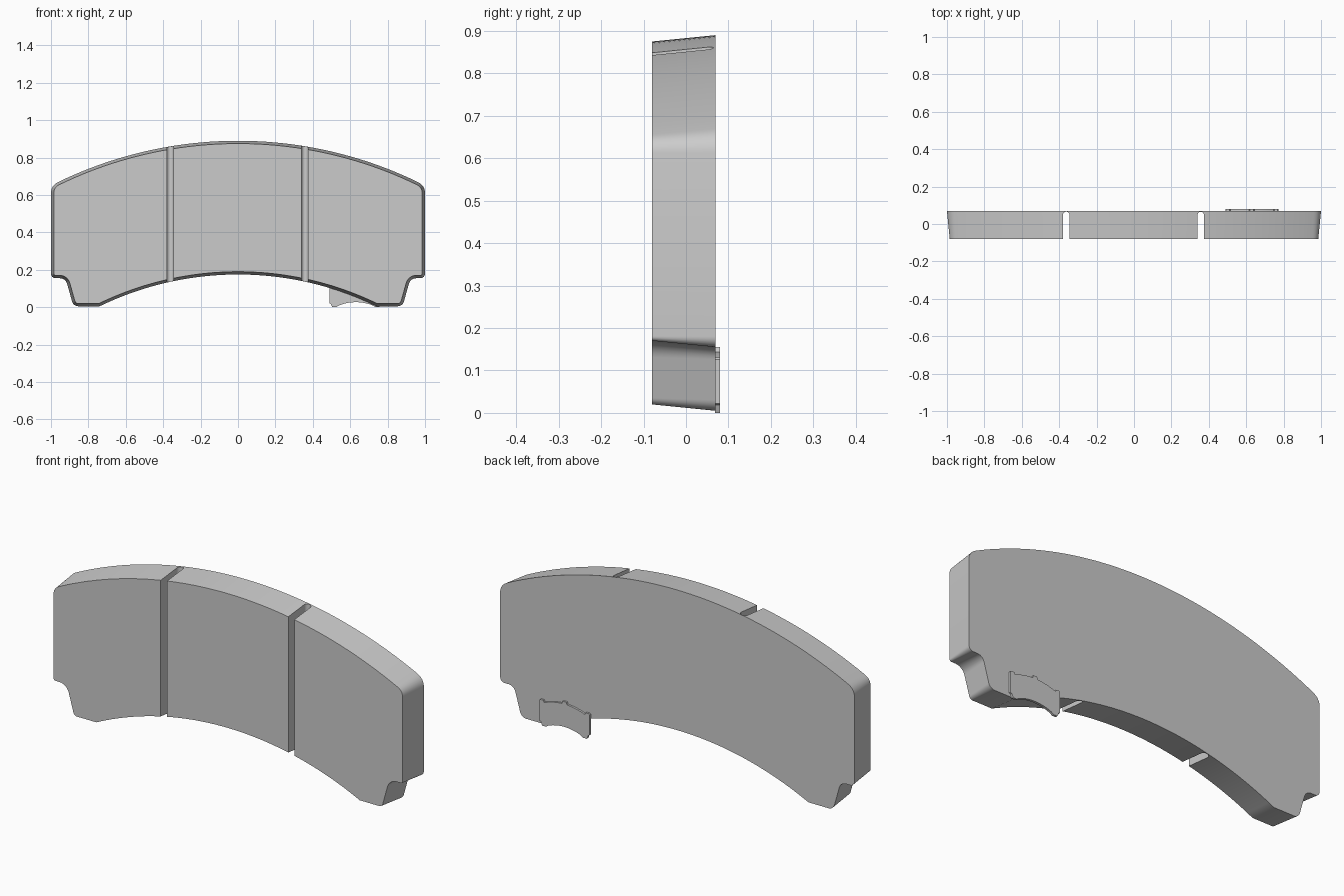
import bpy, bmesh, math
from mathutils import Vector

if "Cube" in bpy.data.objects:
    bpy.data.objects.remove(bpy.data.objects["Cube"])


def arc_z(x, apex, end_x, end_z, down=True):
    """Height of a circular arc with its apex on the centre line."""
    sag = apex - end_z
    r = (end_x ** 2 + sag ** 2) / (2 * sag)
    return apex - r + math.sqrt(r * r - x * x)


def fillet(prev, corner, nxt, r, n=6):
    """Points of a rounded corner."""
    p, c, q = Vector(prev), Vector(corner), Vector(nxt)
    a, b = (p - c).normalized(), (q - c).normalized()
    half = a.angle(b) / 2
    t = r / math.tan(half)
    centre = c + (a + b).normalized() * (r / math.sin(half))
    s, e = c + a * t - centre, c + b * t - centre
    ang = s.angle(e)
    return [tuple(centre + (s * math.sin((1 - k / n) * ang) + e * math.sin(k / n * ang)) / math.sin(ang))
            for k in range(n + 1)]


def mirrored(half):
    """Close a right half profile (top apex to bottom apex) across x = 0."""
    return half + [(-x, z) for x, z in half[-2:0:-1]]


def inset(pts, d):
    """Mitred inward offset of a clockwise outline."""
    out = []
    for i, p in enumerate(pts):
        p = Vector(p)
        d1 = (p - Vector(pts[i - 1])).normalized()
        d2 = (Vector(pts[(i + 1) % len(pts)]) - p).normalized()
        n1, n2 = Vector((d1.y, -d1.x)), Vector((d2.y, -d2.x))
        out.append(tuple(p + (n1 + n2) * (d / (1 + n1.dot(n2)))))
    return out


def loft(name, front, back, y0, y1, x0=0):
    """Solid between two matching outlines in the xz plane."""
    bm = bmesh.new()
    f = [bm.verts.new((x + x0, y0, z)) for x, z in front]
    b = [bm.verts.new((x + x0, y1, z)) for x, z in back]
    bm.faces.new(f)
    bm.faces.new(b[::-1])
    for i in range(len(f)):
        j = (i + 1) % len(f)
        bm.faces.new((f[i], b[i], b[j], f[j]))
    bmesh.ops.recalc_face_normals(bm, faces=bm.faces)
    me = bpy.data.meshes.new(name)
    bm.to_mesh(me)
    bm.free()
    ob = bpy.data.objects.new(name, me)
    bpy.context.collection.objects.link(ob)
    return ob


def activate(ob):
    bpy.ops.object.select_all(action='DESELECT')
    ob.select_set(True)
    bpy.context.view_layer.objects.active = ob


# Friction pad outline: outer arc, shoulder, side, stepped foot, inner arc
N = 24
half = [(0.96 * i / N, arc_z(0.96 * i / N, 0.89, 0.96, 0.67)) for i in range(N + 1)]
corners = [half[-1], (1.0, 0.648), (1.0, 0.155), (0.922, 0.155), (0.88, 0.005), (0.74, 0.005)]
for i, r in enumerate((0.06, 0.025, 0.04, 0.035), 1):
    half += fillet(corners[i - 1], corners[i], corners[i + 1], r)
half += [(0.74 * (1 - i / N), arc_z(0.74 * (1 - i / N), 0.175, 0.74, 0.005)) for i in range(N + 1)]
outline = mirrored(half)
pad = loft("friction_pad", inset(outline, 0.015), outline, -0.08, 0.07)

# Two deep vertical slots with rounded bottoms, cut from the front
for cx, w in ((-0.3625, 0.018), (0.357, 0.017)):
    bm = bmesh.new()
    prof = [(-w, -0.2)] + [(-w * math.cos(math.pi * k / 12), 0.048 + w * math.sin(math.pi * k / 12))
                           for k in range(13)] + [(w, -0.2)]
    face = bm.faces.new([bm.verts.new((cx + x, y, -0.2)) for x, y in prof])
    ext = bmesh.ops.extrude_face_region(bm, geom=[face])
    bmesh.ops.translate(bm, vec=(0, 0, 1.4),
                        verts=[v for v in ext["geom"] if isinstance(v, bmesh.types.BMVert)])
    bmesh.ops.recalc_face_normals(bm, faces=bm.faces)
    me = bpy.data.meshes.new("slot_cutter")
    bm.to_mesh(me)
    bm.free()
    cutter = bpy.data.objects.new("slot_cutter", me)
    cutter.hide_render = True
    bpy.context.collection.objects.link(cutter)
    mod = pad.modifiers.new("slot", 'BOOLEAN')
    mod.operation, mod.object, mod.solver = 'DIFFERENCE', cutter, 'EXACT'
    activate(pad)
    bpy.ops.object.modifier_apply(modifier=mod.name)
    bpy.data.objects.remove(cutter)

# Small backing tab: top nub, shallow arc, end ears, arched underside
tab = [(0, 0.155), (0.010, 0.155), (0.014, 0.143)]
tab += [(x, arc_z(x, 0.143, 0.115, 0.121)) for x in (0.04, 0.065, 0.09, 0.115)]
tab += [(0.120, 0.131), (0.137, 0.131), (0.142, 0.126), (0.142, 0.022), (0.134, 0.018), (0.126, 0.0), (0.105, 0.0)]
tab += [(0.105 * (1 - i / 8), arc_z(0.105 * (1 - i / 8), 0.027, 0.105, 0.003)) for i in range(1, 9)]
tab = mirrored(tab)
plate = loft("backing_tab", tab, tab, 0.068, 0.08, 0.63)

for ob in (pad, plate):
    activate(ob)
    bpy.ops.object.shade_smooth_by_angle(angle=math.radians(30))
